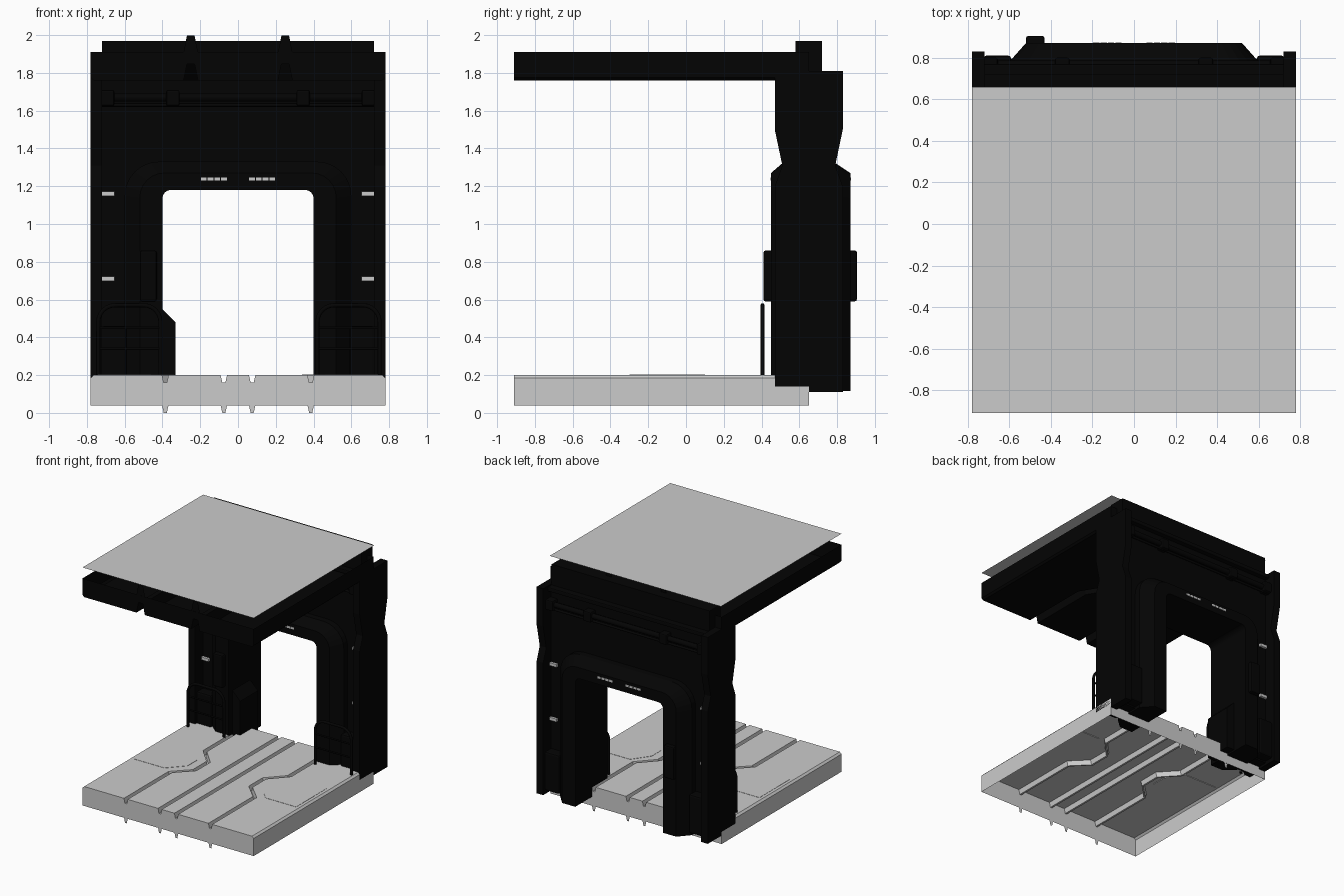
import bpy, bmesh, math
from mathutils import Vector

if "Cube" in bpy.data.objects:
    bpy.data.objects.remove(bpy.data.objects["Cube"])


def material(name, v):
    m = bpy.data.materials.new(name)
    m.diffuse_color = (v, v, v, 1)
    m.use_nodes = True
    m.node_tree.nodes["Principled BSDF"].inputs["Base Color"].default_value = m.diffuse_color
    return m


BLACK = material("black_metal", 0.0012)


def finish(name, bm, mat=None):
    bmesh.ops.recalc_face_normals(bm, faces=bm.faces)
    me = bpy.data.meshes.new(name)
    bm.to_mesh(me)
    bm.free()
    ob = bpy.data.objects.new(name, me)
    bpy.context.collection.objects.link(ob)
    if mat:
        me.materials.append(mat)
    return ob


def loft(name, rows, mat=None, closed=False, caps=False, row_caps=False):
    """Skin rows of points; closed joins last row to first; caps close the row ends."""
    bm = bmesh.new()
    vs = [[bm.verts.new(p) for p in r] for r in rows]
    n = len(rows)
    for i in range(n if closed else n - 1):
        a, b = vs[i], vs[(i + 1) % n]
        for k in range(len(a) - 1):
            bm.faces.new((a[k], a[k + 1], b[k + 1], b[k]))
    if caps:
        bm.faces.new([r[0] for r in vs])
        bm.faces.new([r[-1] for r in vs])
    if row_caps:
        bm.faces.new(vs[0])
        bm.faces.new(vs[-1])
    return finish(name, bm, mat)


def prism(name, pts, axis, a, b, mat=BLACK):
    """Extrude a 2D outline along an axis from a to b."""
    put = {'x': lambda p, t: (t, p[0], p[1]), 'y': lambda p, t: (p[0], t, p[1]),
           'z': lambda p, t: (p[0], p[1], t)}[axis]
    bm = bmesh.new()
    f = bm.faces.new([bm.verts.new(put(p, a)) for p in pts])
    ext = bmesh.ops.extrude_face_region(bm, geom=[f])
    d = Vector(put((0, 0), b - a))
    bmesh.ops.translate(bm, vec=d, verts=[v for v in ext['geom'] if isinstance(v, bmesh.types.BMVert)])
    return finish(name, bm, mat)


def box(name, x0, x1, y0, y1, z0, z1, mat=BLACK, bevel=0):
    x0, x1 = sorted((x0, x1))
    ob = prism(name, [(x0, y0), (x1, y0), (x1, y1), (x0, y1)], 'z', z0, z1, mat)
    if bevel:
        m = ob.modifiers.new("bevel", 'BEVEL')
        m.width, m.segments = bevel, 2
    return ob


def tube(name, pts, r):
    cu = bpy.data.curves.new(name, 'CURVE')
    cu.dimensions = '3D'
    cu.bevel_depth, cu.bevel_resolution, cu.use_fill_caps = r, 2, True
    sp = cu.splines.new('POLY')
    sp.points.add(len(pts) - 1)
    for p, q in zip(sp.points, pts):
        p.co = (*q, 1)
    cu.materials.append(BLACK)
    ob = bpy.data.objects.new(name, cu)
    bpy.context.collection.objects.link(ob)
    return ob


def arch(hw, top, r, z0, cx=0, seg=6):
    """Upside-down U outline with rounded corners, in x and z."""
    pts = [(cx - hw, z0)]
    for ox, start in ((-hw + r, 180), (hw - r, 90)):
        for i in range(seg + 1):
            a = math.radians(start - 90 * i / seg)
            pts.append((cx + ox + r * math.cos(a), top - r + r * math.sin(a)))
    return pts + [(cx + hw, z0)]


# Hollow floor and ceiling trays with jogged grooves running front to back
def tray(name, z_open, z_face, grooves, jog, w_top, w_deep, depth, mat):
    s = 1 if z_face > z_open else -1
    rows = []
    for y, k in ((-.91, 0), (-.33, 0), (-.2, 1), (-.02, 1), (.12, 0), (.65, 0)):
        row = [(-.78, y, z_open), (-.78, y, z_face - .015 * s), (-.765, y, z_face)]
        for g in grooves:
            c = g - math.copysign(jog(g) * k, g)
            row += [(c - w_top, y, z_face), (c - w_deep, y, z_face - depth * s),
                    (c + w_deep, y, z_face - depth * s), (c + w_top, y, z_face)]
        row += [(.765, y, z_face), (.78, y, z_face - .015 * s), (.78, y, z_open)]
        rows.append(row)
    loft(name, rows, mat, row_caps=True)
    # flat end tabs of the grooves, past the open side
    for g in grooves:
        for y in (-.909, .649):
            z = z_open - depth * s
            loft(name + "_groove_tab", [[(g - w_top, y, z_open), (g + w_top, y, z_open)],
                                        [(g - w_deep, y, z), (g + w_deep, y, z)]], mat)


tray("floor", .04, .2, (-.385, -.075, .075, .385), lambda g: .13 if abs(g) > .2 else 0,
     .017, .008, .04, None)
tray("ceiling", 1.91, 1.76, (-.25, .25), lambda g: .08, .038, .02, .088, BLACK)
loft("roof_plate", [[(-.78, -.91, 2), (.78, -.91, 2)], [(-.78, .66, 2), (.78, .66, 2)]])
for s in (-1, 1):
    prism("floor_panel", [(s * x, y) for x, y in
          ((.74, -.3), (.46, -.3), (.34, -.17), (.34, -.04), (.44, .1), (.74, .1))],
          'z', .195, .202, None)

# Thin wall with doorway, and top beam
wall = arch(.46, 1.24, .08, .13) + [(.73, .13), (.73, 1.8), (-.73, 1.8), (-.73, .13)]
prism("door_wall", wall, 'y', .57, .73)
box("top_beam", -.72, .72, .58, .72, 1.78, 1.97)
for y0, y1 in ((.53, .58), (.72, .77)):
    box("wall_ledge", -.725, .725, y0, y1, 1.765, 1.8, bevel=.008)

# Raised doorway frame with sloping outer edge
sections = ((.4, 1.18, .045, .45), (.52, 1.27, .13, .45), (.6, 1.33, .18, .52),
            (.6, 1.33, .18, .78), (.52, 1.27, .13, .87), (.4, 1.18, .045, .87))
loft("door_frame", [[(x, y, z) for x, z in arch(hw, t, r, .115)] for hw, t, r, y in sections],
     BLACK, closed=True, caps=True)

# Waisted side columns, with recessed marker lights beside them
col = ((.47, .14), (.47, 1.2), (.51, 1.31), (.47, 1.5), (.47, 1.81),
       (.83, 1.81), (.83, 1.5), (.79, 1.31), (.83, 1.2), (.83, .11), (.65, .11), (.65, .14))
for s in (-1, 1):
    prism("column", col, 'x', s * .72, s * .78)
    for y0, y1 in ((.55, .575), (.725, .75)):
        for z in (.71, 1.16):
            box("marker_light", s * .655, s * .719, y0, y1, z - .012, z + .012, None)
    for y0, y1 in ((.49, .58), (.72, .81)):
        box("column_foot", s * .59, s * .725, y0, y1, .14, .46, bevel=.015)

# Horizontal pipes with clamps, both sides
for y in (.535, .765):
    tube("wall_pipe", [(-.73, y, 1.67), (.73, y, 1.67)], .022)
    tube("wall_pipe_thin", [(-.73, y, 1.63), (.73, y, 1.63)], .01)
    for x in (-.69, -.345, .345, .69):
        box("pipe_clamp", x - .035, x + .035, y - .035, y + .035, 1.625, 1.71, bevel=.01)

# Lamp strips above the doorway, both sides
for s in (-1, 1):
    for i in range(4):
        x = s * (.074 + i * .036)
        for y in (.447, .869):
            box("door_lamp", x - .015, x + .015, y, y + .004, 1.23, 1.247, None)

# Control boxes and base housing on the left leg
for y0, y1 in ((.41, .48), (.84, .905)):
    box("control_box", -.52, -.43, y0, y1, .59, .86, bevel=.012)
prism("base_housing", [(-.5, .13), (-.5, .55), (-.4, .55), (-.33, .48), (-.33, .13)],
      'y', .5, .73)

# Guard rails in front of both legs
for cx in (-.575, .585):
    tube("guard_rail", [(x, .405, z) for x, z in arch(.165, .57, .09, .19, cx)], .011)
    for z in (.45, .34):
        tube("guard_rail_bar", [(cx - .165, .405, z), (cx + .165, .405, z)], .007)
